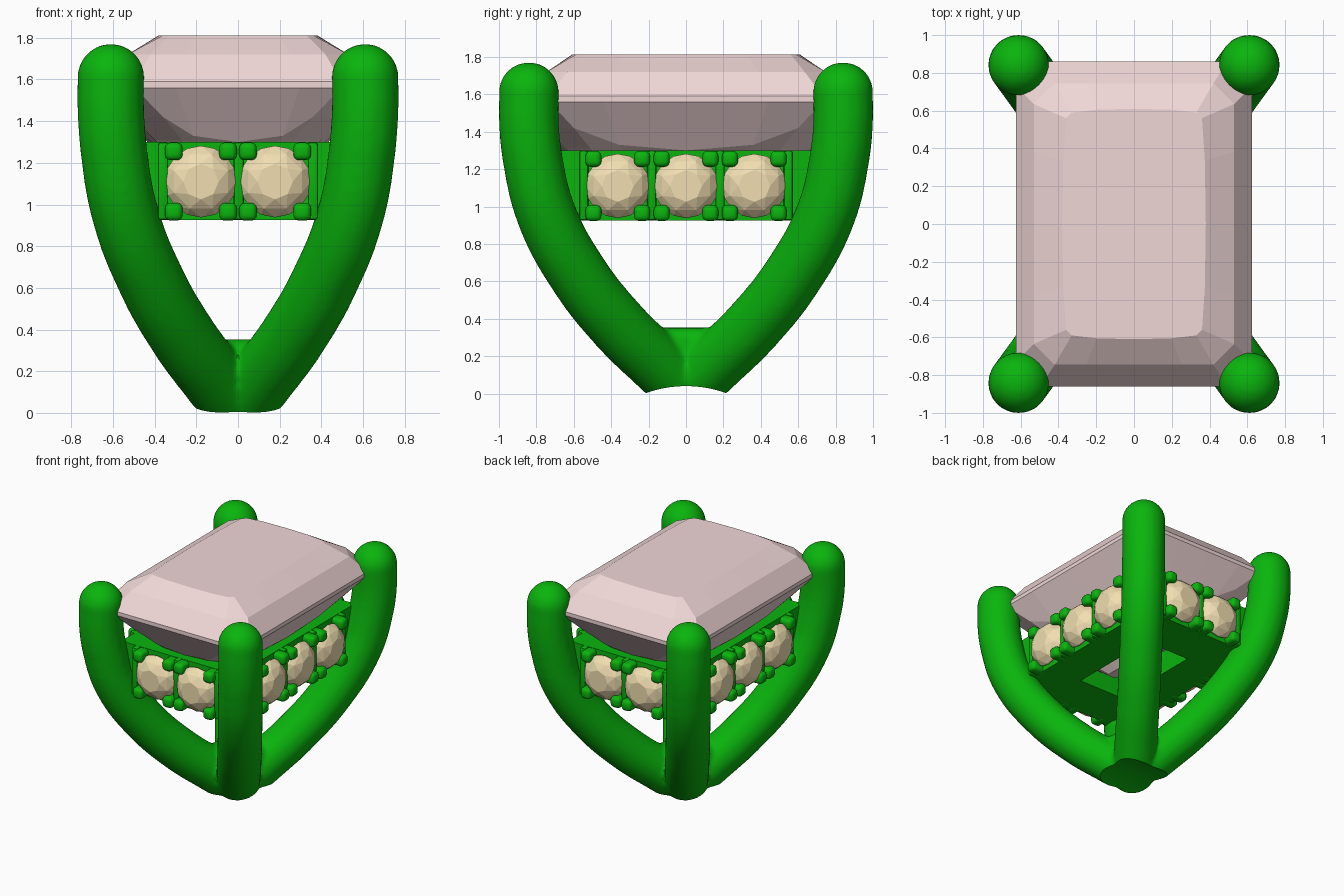
import bpy, bmesh
from math import pi, sin, cos
from mathutils import Matrix

if "Cube" in bpy.data.objects:
    bpy.data.objects.remove(bpy.data.objects["Cube"])


def material(name, rgb):
    m = bpy.data.materials.new(name)
    m.diffuse_color = (*rgb, 1)
    m.use_nodes = True
    m.node_tree.nodes["Principled BSDF"].inputs["Base Color"].default_value = m.diffuse_color
    return m


METAL = material("green_metal", (0.003, 0.46, 0.004))
PINK = material("pink_gem", (0.88, 0.68, 0.68))
CREAM = material("cream_stone", (0.88, 0.73, 0.44))


def add_object(name, bm, mat, smooth=False):
    bmesh.ops.recalc_face_normals(bm, faces=bm.faces)
    me = bpy.data.meshes.new(name)
    bm.to_mesh(me)
    bm.free()
    ob = bpy.data.objects.new(name, me)
    bpy.context.collection.objects.link(ob)
    me.materials.append(mat)
    if smooth:
        shade(ob)
    return ob


def shade(ob):
    bpy.ops.object.select_all(action='DESELECT')
    ob.select_set(True)
    bpy.context.view_layer.objects.active = ob
    bpy.ops.object.shade_smooth_by_angle(angle=0.7)


def loft(bm, rings, closed=False):
    rows = [[bm.verts.new(p) for p in r] for r in rings]
    n = len(rows[0])
    pairs = list(zip(rows, rows[1:])) + ([(rows[-1], rows[0])] if closed else [])
    for a, b in pairs:
        for i in range(n):
            j = (i + 1) % n
            bm.faces.new((a[i], a[j], b[j], b[i]))
    if not closed:
        bm.faces.new(rows[0])
        bm.faces.new(rows[-1])


def append(bm, part, matrix):
    part.transform(matrix)
    me = bpy.data.meshes.new("part")
    part.to_mesh(me)
    part.free()
    bm.from_mesh(me)
    bpy.data.meshes.remove(me)


def rounded_box(size, r, seg=3):
    part = bmesh.new()
    bmesh.ops.create_cube(part, matrix=Matrix.Diagonal((*size, 1)))
    bmesh.ops.bevel(part, geom=part.edges[:], offset=r, segments=seg, profile=.5, affect='EDGES')
    return part


def tube(bm, pts, r):
    """Bevelled curve along pts, added to bm."""
    cu = bpy.data.curves.new("path", 'CURVE')
    cu.dimensions, cu.bevel_depth, cu.bevel_resolution = '3D', r, 6
    cu.use_fill_caps = True
    sp = cu.splines.new('BEZIER')
    sp.bezier_points.add(len(pts) - 1)
    for bp, p in zip(sp.bezier_points, pts):
        bp.co = p
        bp.handle_left_type = bp.handle_right_type = 'AUTO'
    ob = bpy.data.objects.new("path", cu)
    bpy.context.collection.objects.link(ob)
    bpy.context.view_layer.update()
    me = bpy.data.meshes.new_from_object(ob.evaluated_get(bpy.context.evaluated_depsgraph_get()))
    bm.from_mesh(me)
    bpy.data.objects.remove(ob)


# Four curved prongs with ball tips, fused over a small hub
PATH = [(0, .02), (.2, .175), (.42, .355), (.68, .63), (.89, .96), (.975, 1.25), (1, 1.45), (1, 1.61)]
bm = bmesh.new()
for sx in (-1, 1):
    for sy in (-1, 1):
        tube(bm, [(sx * .61 * t, sy * .84 * t, z) for t, z in PATH], .162)
        bmesh.ops.create_uvsphere(bm, u_segments=32, v_segments=16, radius=.162,
                                  matrix=Matrix.Translation((sx * .61, sy * .84, 1.61)))
append(bm, rounded_box((.36, .42, .36), .06), Matrix.Translation((0, 0, .172)))
bmesh.ops.remove_doubles(bm, verts=bm.verts, dist=1e-5)
prongs = add_object("prongs", bm, METAL)

# Finger-side hollow under the hub
bm = bmesh.new()
bmesh.ops.create_cone(bm, cap_ends=True, segments=96, radius1=.63, radius2=.63, depth=3,
                      matrix=Matrix.Translation((0, 0, -.59)) @ Matrix.Rotation(pi / 2, 4, 'Y'))
cutter = add_object("finger_cutter", bm, METAL)
cutter.hide_render = True
rm = prongs.modifiers.new("fuse", 'REMESH')
rm.mode, rm.voxel_size = 'VOXEL', .016
sm = prongs.modifiers.new("soften", 'SMOOTH')
sm.factor, sm.iterations = .5, 14
bo = prongs.modifiers.new("hollow", 'BOOLEAN')
bo.operation, bo.object, bo.solver = 'DIFFERENCE', cutter, 'EXACT'
bpy.context.view_layer.update()
prongs.data = bpy.data.meshes.new_from_object(
    prongs.evaluated_get(bpy.context.evaluated_depsgraph_get()))
prongs.modifiers.clear()
bpy.data.objects.remove(cutter)
shade(prongs)


# Rectangular gallery frame with an open centre
def rect(x, y, z):
    return [(-x, -y, z), (x, -y, z), (x, y, z), (-x, y, z)]


FX, FY, Z0, Z1, ZC = .535, .77, .925, 1.30, 1.11
bm = bmesh.new()
loft(bm, [rect(FX - .03, FY - .03, Z0), rect(FX - .03, FY - .03, Z1),
          rect(.2, .38, Z1), rect(.2, .38, Z0)], closed=True)
add_object("gallery_frame", bm, METAL)


# Side stones with claws; local axes: x along the wall, y up, z outward
def side_stone(name, mat4):
    bm = bmesh.new()
    for r, h, n, off in ((.085, .075, 8, 0), (.14, .045, 8, .5), (.172, 0, 16, 0), (.172, -.012, 16, 0)):
        for i in range(n):
            a = 2 * pi * (i + off) / n
            bm.verts.new((r * cos(a), r * sin(a), h))
    bm.verts.new((0, 0, -.13))
    bmesh.ops.convex_hull(bm, input=bm.verts)
    bm.transform(mat4)
    add_object(name, bm, CREAM)


claws = bmesh.new()
walls = [("front", 0, FY, (-.178, .178)), ("right", 1, FX, (-.365, 0, .365)),
         ("back", 2, FY, (-.178, .178)), ("left", 3, FX, (-.365, 0, .365))]
for label, k, dist, spots in walls:
    base = (Matrix.Rotation(k * pi / 2, 4, 'Z') @ Matrix.Translation((0, -dist, ZC))
            @ Matrix.Rotation(pi / 2, 4, 'X'))
    for n, s in enumerate(spots):
        side_stone(f"{label}_stone_{n + 1}", base @ Matrix.Translation((s, 0, .005)))
        for dx in (-.13, .13):
            for dy in (-.145, .145):
                append(claws, rounded_box((.085, .085, .14), .027),
                       base @ Matrix.Translation((s + dx, dy, -.008)))
    # upright dividers between and beside the stones
    for e in [spots[0] - .182] + [s + .182 for s in spots]:
        append(claws, rounded_box((.05, Z1 - Z0, .08), .015, 2),
               base @ Matrix.Translation((e, .0025, -.025)))
add_object("claws_and_dividers", claws, METAL, smooth=True)


# Large cut-corner centre gem: stacked outlines with slightly bowed sides
def outline(x, y, c, z, bow=0, sag=0):
    """Five points per side: ends, two shoulders and a middle."""
    pts = []
    for dx, dy in ((0, -1), (1, 0), (0, 1), (-1, 0)):
        far, half = (x, y - c) if dx else (y, x - c)
        for f, w in ((-1, 0), (-.6, .75), (0, 1), (.6, .75), (1, 0)):
            out, along = far + bow * w, half * f
            pts.append((dx * out - dy * along, dy * out + dx * along, z - sag * w))
    return pts


bm = bmesh.new()
loft(bm, [outline(.04, .26, .02, .98),
          outline(.24, .48, .06, 1.16, .02),
          outline(.40, .64, .13, 1.31, -.02, .05),
          outline(.51, .75, .15, 1.42, -.075, .12),
          outline(.625, .86, .13, 1.56),
          outline(.625, .86, .13, 1.59),
          outline(.53, .745, .11, 1.72),
          outline(.36, .59, .03, 1.812, .02)])
add_object("centre_gem", bm, PINK)
